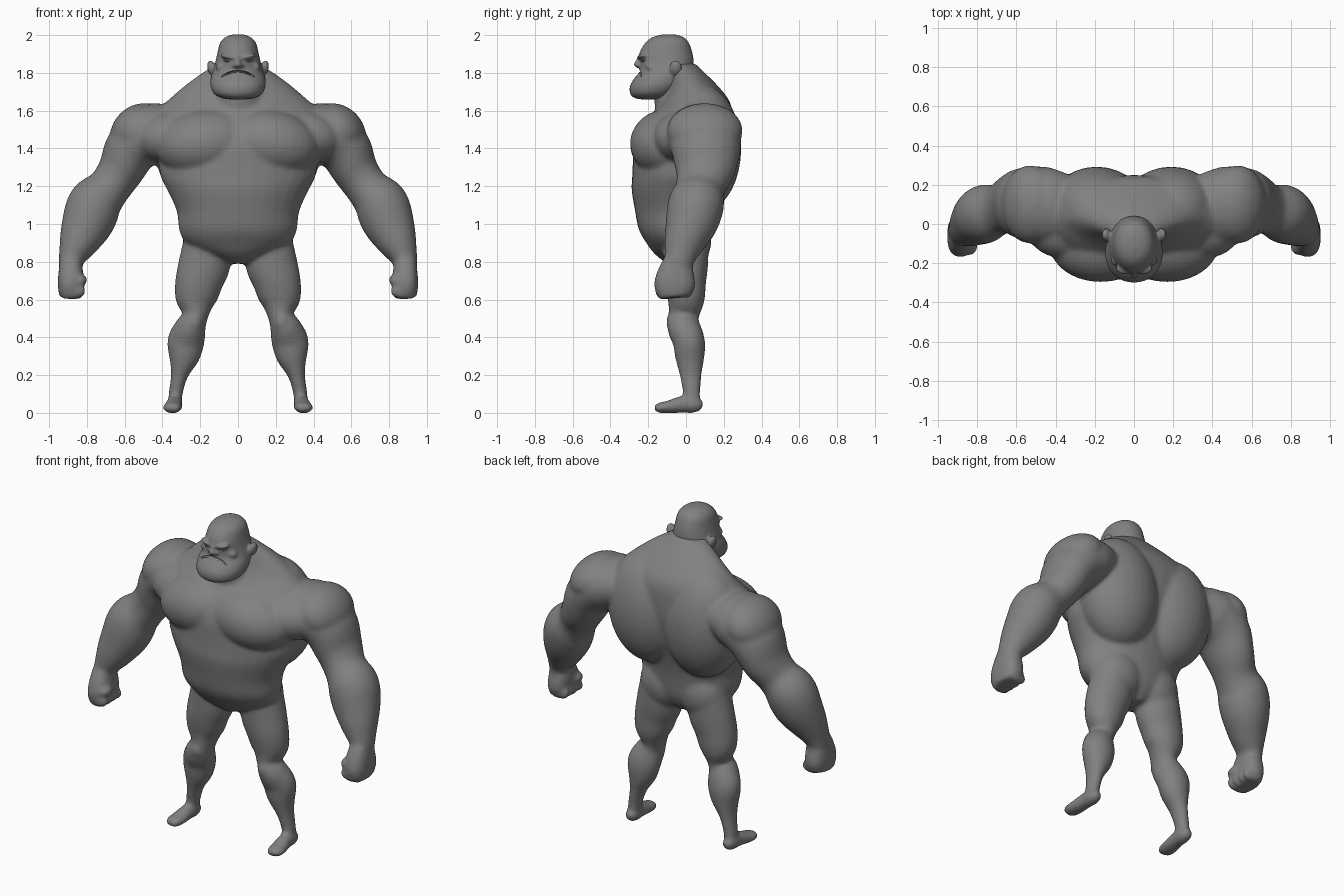
import bpy, bmesh, math
from mathutils import Vector, Matrix

grey = bpy.data.materials.new("grey skin")
grey.diffuse_color = (0.22, 0.22, 0.22, 1)


def spline(rows, steps=4):
    """Catmull-Rom interpolation of ring rows."""
    pts = [Vector(r) for r in rows]
    out = []
    for i in range(len(pts) - 1):
        p0, p1, p2, p3 = pts[max(i - 1, 0)], pts[i], pts[i + 1], pts[min(i + 2, len(pts) - 1)]
        for k in range(steps):
            t = k / steps
            out.append(0.5 * (2 * p1 + (p2 - p0) * t + (2 * p0 - 5 * p1 + 4 * p2 - p3) * t * t
                              + (3 * p1 - p0 - 3 * p2 + p3) * t ** 3))
    return out + [pts[-1]]


def loft(bm, rows, power=1.0, sides=32, mirror=False, flat=False):
    """Rings (x, y, z, radius sideways, radius in depth) swept along their centres."""
    rows = spline(rows)
    for sx in ((1, -1) if mirror else (1,)):
        cen = [Vector((r[0] * sx, r[1], r[2])) for r in rows]
        rings = []
        for i, r in enumerate(rows):
            tan = (cen[min(i + 1, len(cen) - 1)] - cen[max(i - 1, 0)]).normalized()
            if flat:
                tan = Vector((0, 0, 1))
            ref = Vector((0, 1, 0)) if abs(tan.y) < 0.8 else Vector((0, 0, 1))
            side = ref.cross(tan).normalized()
            depth = tan.cross(side)
            ring = []
            for k in range(sides):
                a = 2 * math.pi * k / sides
                c, s = math.cos(a), math.sin(a)
                c = math.copysign(abs(c) ** power, c)
                s = math.copysign(abs(s) ** power, s)
                ring.append(bm.verts.new(cen[i] + side * c * r[3] + depth * s * r[4]))
            rings.append(ring)
        for a, b in zip(rings, rings[1:]):
            for k in range(sides):
                j = (k + 1) % sides
                bm.faces.new((a[k], a[j], b[j], b[k]))
        bm.faces.new(rings[0][::-1])
        bm.faces.new(rings[-1])


def blob(bm, c, r, tilt=0.0, mirror=True):
    """Ellipsoid, tilted about the depth axis."""
    for sx in ((1, -1) if mirror else (1,)):
        m = (Matrix.Translation((c[0] * sx, c[1], c[2])) @ Matrix.Rotation(tilt * sx, 4, 'Y')
             @ Matrix.Diagonal((*r, 1)))
        bmesh.ops.create_uvsphere(bm, u_segments=28, v_segments=18, radius=1, matrix=m)


def upright(rows):
    """Rows (z, half width, front y, back y) to loft rings."""
    return [(0, (f + b) / 2, z, w, (b - f) / 2) for z, w, f, b in rows]


def finish(name, bm, voxel=None, smooth=6):
    bmesh.ops.recalc_face_normals(bm, faces=bm.faces)
    me = bpy.data.meshes.new(name)
    bm.to_mesh(me)
    bm.free()
    me.materials.append(grey)
    ob = bpy.data.objects.new(name, me)
    bpy.context.collection.objects.link(ob)
    for p in me.polygons:
        p.use_smooth = True
    if voxel:
        rm = ob.modifiers.new("blend", 'REMESH')
        rm.mode, rm.voxel_size, rm.use_smooth_shade = 'VOXEL', voxel, True
        sm = ob.modifiers.new("soften", 'SMOOTH')
        sm.factor, sm.iterations = 0.5, smooth
    return ob


# --- body: torso, muscles, arms and legs blended into one skin ---
bm = bmesh.new()
loft(bm, upright([
    (0.79, 0.04, -0.10, 0.06), (0.84, 0.17, -0.165, 0.10), (0.90, 0.275, -0.21, 0.125),
    (0.97, 0.312, -0.25, 0.135), (1.07, 0.325, -0.27, 0.15), (1.18, 0.375, -0.288, 0.18),
    (1.25, 0.41, -0.285, 0.205), (1.32, 0.42, -0.282, 0.225), (1.42, 0.44, -0.275, 0.245),
    (1.52, 0.45, -0.235, 0.25), (1.60, 0.43, -0.165, 0.245), (1.66, 0.365, -0.12, 0.225),
    (1.73, 0.285, -0.09, 0.17), (1.80, 0.19, -0.08, 0.10), (1.84, 0.12, -0.08, 0.06)]),
    flat=True)
blob(bm, (0.17, -0.10, 1.425), (0.265, 0.197, 0.18), 0.12)     # chest
blob(bm, (0.36, -0.02, 1.46), (0.19, 0.155, 0.135), 0.1)       # front of shoulder
blob(bm, (0.19, 0.08, 1.40), (0.25, 0.213, 0.34), 0.08)        # upper back
blob(bm, (0.13, 0.02, 0.92), (0.15, 0.115, 0.16))              # buttocks
loft(bm, [(0, 0.0, 1.55, 0.16, 0.16), (0, -0.03, 1.68, 0.135, 0.14),
          (0, -0.07, 1.85, 0.11, 0.12)], flat=True)            # neck
# arms
loft(bm, [(0.28, 0.08, 1.49, 0.11, 0.15), (0.45, 0.09, 1.482, 0.16, 0.20),
          (0.56, 0.105, 1.40, 0.145, 0.185), (0.62, 0.10, 1.285, 0.122, 0.16),
          (0.685, 0.075, 1.19, 0.115, 0.13), (0.755, 0.055, 1.11, 0.142, 0.148),
          (0.795, 0.03, 1.01, 0.138, 0.14), (0.845, -0.01, 0.90, 0.105, 0.108),
          (0.882, -0.035, 0.81, 0.068, 0.08), (0.885, -0.045, 0.74, 0.06, 0.08)], mirror=True)
blob(bm, (0.53, 0.10, 1.495), (0.16, 0.20, 0.13), 0.75)        # shoulder cap
# fists with curled fingers and thumb
loft(bm, [(0.888, -0.05, 0.81, 0.055, 0.07), (0.885, -0.055, 0.74, 0.066, 0.098),
          (0.887, -0.06, 0.67, 0.067, 0.108), (0.89, -0.055, 0.61, 0.055, 0.085)],
     power=0.8, mirror=True)
for i in range(4):
    blob(bm, (0.865, -0.135 + 0.046 * i, 0.645), (0.062, 0.027, 0.04))
blob(bm, (0.835, -0.11, 0.70), (0.038, 0.05, 0.032), 0.4)
# legs
loft(bm, [(0.16, 0.0, 0.95, 0.12, 0.12), (0.175, 0.0, 0.80, 0.137, 0.118),
          (0.205, -0.003, 0.70, 0.127, 0.11), (0.223, 0.0, 0.60, 0.11, 0.098),
          (0.226, -0.012, 0.515, 0.068, 0.08), (0.25, -0.012, 0.455, 0.083, 0.087),
          (0.275, 0.015, 0.38, 0.098, 0.085), (0.285, 0.02, 0.30, 0.084, 0.078),
          (0.31, 0.025, 0.20, 0.046, 0.058), (0.33, 0.03, 0.10, 0.037, 0.046),
          (0.335, 0.03, 0.02, 0.036, 0.045)], mirror=True)
blob(bm, (0.232, -0.06, 0.48), (0.045, 0.045, 0.06))           # kneecap
# feet
loft(bm, [(0.335, 0.088, 0.035, 0.022, 0.022), (0.335, 0.05, 0.043, 0.04, 0.043),
          (0.338, -0.02, 0.045, 0.042, 0.045), (0.345, -0.09, 0.032, 0.05, 0.034),
          (0.349, -0.14, 0.027, 0.048, 0.028), (0.351, -0.166, 0.024, 0.03, 0.018)], mirror=True)
finish("body", bm, 0.011, 11)

# --- head with heavy jaw, brow, nose and ears ---
bm = bmesh.new()
loft(bm, upright([
    (2.004, 0.025, -0.12, -0.06), (1.99, 0.066, -0.175, -0.015), (1.96, 0.095, -0.215, 0.015),
    (1.91, 0.108, -0.245, 0.033), (1.87, 0.117, -0.247, 0.04), (1.83, 0.128, -0.243, 0.04),
    (1.80, 0.137, -0.25, 0.03), (1.77, 0.145, -0.275, 0.015), (1.73, 0.146, -0.297, -0.01),
    (1.69, 0.128, -0.296, -0.05), (1.668, 0.09, -0.275, -0.09), (1.66, 0.05, -0.24, -0.14)]),
    power=0.95, flat=True)
blob(bm, (0.045, -0.225, 1.884), (0.05, 0.032, 0.014), -0.2)          # brows
blob(bm, (0, -0.248, 1.845), (0.021, 0.03, 0.02), mirror=False)       # nose tip
blob(bm, (0, -0.24, 1.868), (0.014, 0.024, 0.03), mirror=False)       # nose bridge
blob(bm, (0.02, -0.24, 1.838), (0.014, 0.02, 0.011))                  # nostrils
blob(bm, (0.08, -0.185, 1.835), (0.04, 0.03, 0.025), 0.3)             # cheeks
blob(bm, (0.14, -0.055, 1.825), (0.022, 0.034, 0.042), 0.25)          # ears
head = finish("head", bm, 0.007, 7)

# --- frowning mouth slit cut into the face ---
bm = bmesh.new()
arc = []
for i in range(9):
    x = -0.078 + 0.0195 * i
    arc.append((x, -0.255 + 0.042 * (x / 0.08) ** 2, 1.808 - 0.024 * (x / 0.078) ** 2, 0.005, 0.026))
loft(bm, arc, sides=12)
cutter = finish("mouth_cutter", bm)
cutter.hide_render = True
cutter.hide_set(True)
cut = head.modifiers.new("mouth", 'BOOLEAN')
cut.operation, cut.object, cut.solver = 'DIFFERENCE', cutter, 'EXACT'

# --- narrow eyes under the brow ---
bm = bmesh.new()
blob(bm, (0.052, -0.221, 1.863), (0.025, 0.017, 0.007), -0.15)
finish("eyes", bm)
